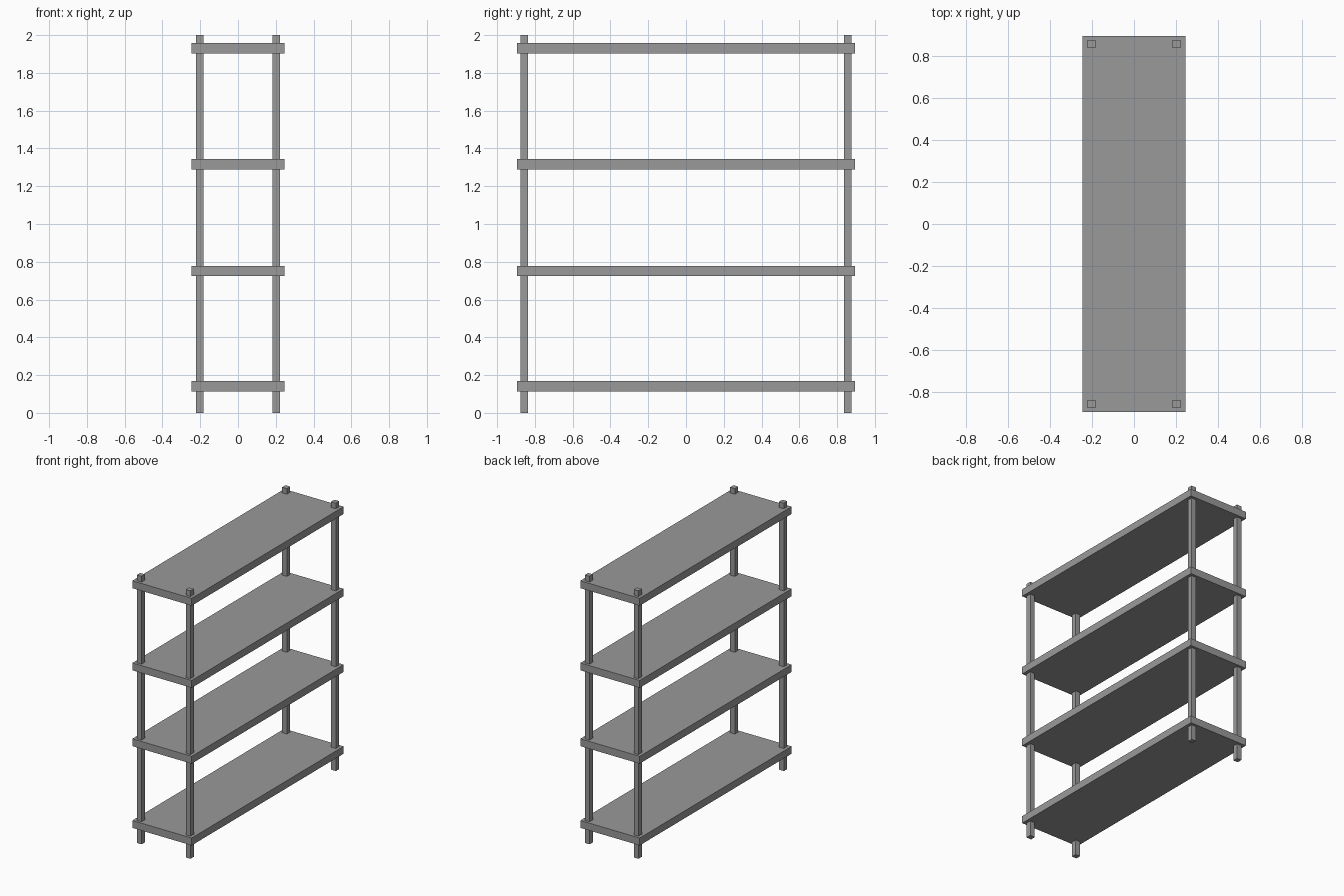
import bpy

default = bpy.data.objects.get("Cube")
if default:
    bpy.data.objects.remove(default, do_unlink=True)

grey = bpy.data.materials.new("plain grey")
grey.use_nodes = True
colour = (0.32, 0.32, 0.32, 1)
grey.diffuse_color = colour
grey.node_tree.nodes["Principled BSDF"].inputs["Base Color"].default_value = colour


def box(name, size, centre):
    bpy.ops.mesh.primitive_cube_add(size=1, location=centre)
    obj = bpy.context.object
    obj.name = name
    obj.scale = size
    bpy.ops.object.transform_apply(location=False, rotation=False, scale=True)
    obj.data.materials.append(grey)
    return obj


# Four long boards
SHELF = (0.49, 1.792, 0.055)
levels = {"bottom": 0.141, "lower": 0.751, "upper": 1.317, "top": 1.93}
for level, z in levels.items():
    box(level + "_shelf", SHELF, (0, 0, z))

# Square corner posts running through the boards
for side, x in (("left", 0.202), ("right", -0.202)):
    for end, y in (("front", -0.857), ("back", 0.857)):
        box(f"{end}_{side}_post", (0.039, 0.039, 2), (x, y, 1))
